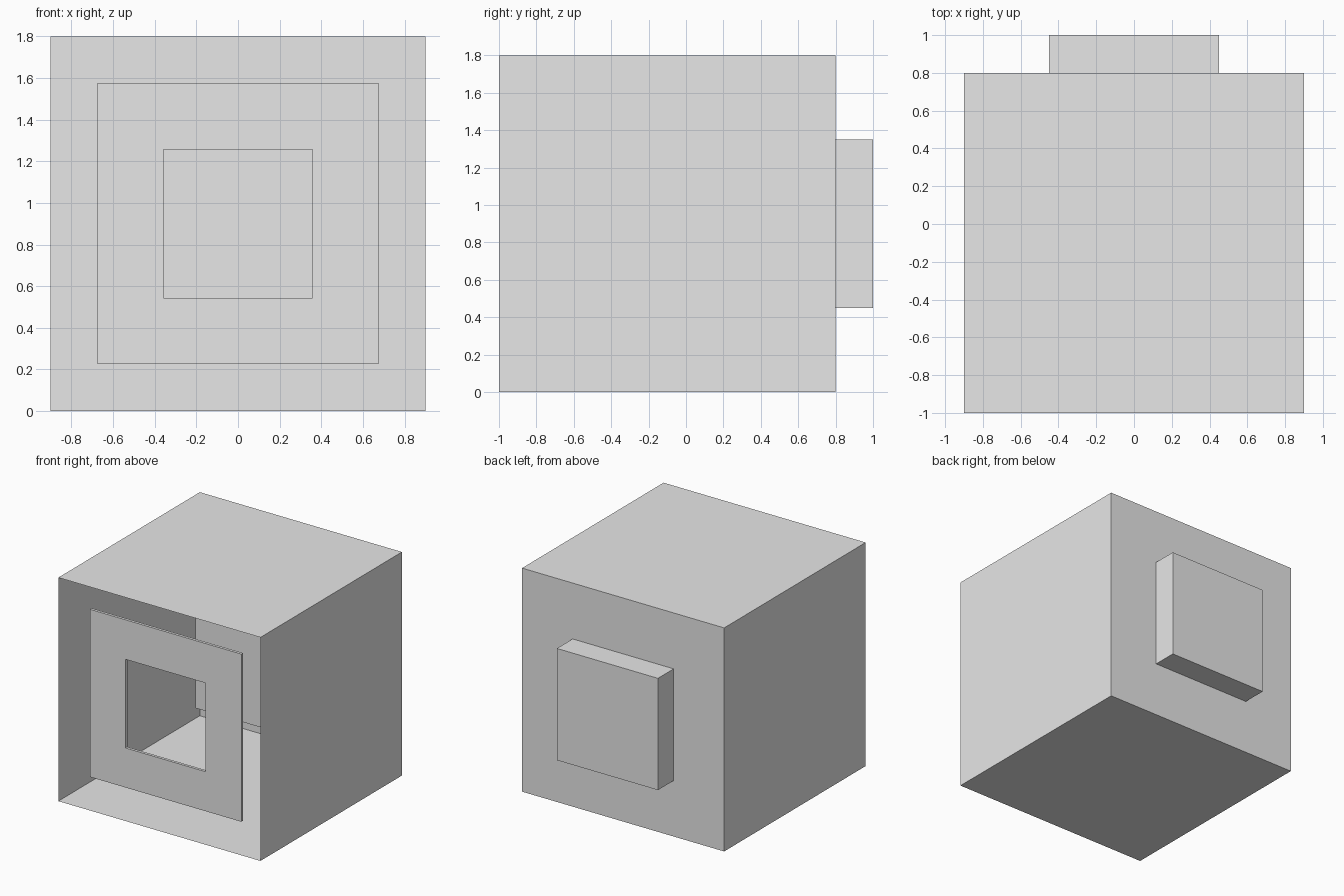
import bpy
import bmesh
from mathutils import Matrix, Vector

cube = bpy.data.objects.get("Cube")
if cube:
    bpy.data.objects.remove(cube, do_unlink=True)

grey = bpy.data.materials.new("light_grey")
grey.use_nodes = True
grey.diffuse_color = (0.8, 0.8, 0.8, 1)
grey.node_tree.nodes["Principled BSDF"].inputs["Base Color"].default_value = (0.8, 0.8, 0.8, 1)


def add_part(name, bm):
    mesh = bpy.data.meshes.new(name)
    bm.to_mesh(mesh)
    bm.free()
    mesh.materials.append(grey)
    obj = bpy.data.objects.new(name, mesh)
    bpy.context.collection.objects.link(obj)
    return obj


def box(size, center):
    bm = bmesh.new()
    bmesh.ops.create_cube(bm, size=1, matrix=Matrix.Translation(center) @ Matrix.Diagonal((*size, 1)))
    bm.normal_update()
    return bm


MID = 0.9  # height of the shared centre line

# Thin-walled shell, open at the front
shell = box((1.8, 1.8, 1.8), (0, -0.1, MID))
front = [f for f in shell.faces if f.normal.y < -0.5]
bmesh.ops.delete(shell, geom=front, context='FACES_ONLY')
add_part("open_box_shell", shell)

# Block passing through the back wall
add_part("rear_block", box((0.9, 0.9, 0.9), (0, 0.55, MID)))

# Square front plate with a square hole: inset the front and back, then bridge
plate = box((1.35, 0.0225, 1.35), (0, -0.91, MID))
caps = [f for f in plate.faces if abs(f.normal.y) > 0.5]
bmesh.ops.inset_individual(plate, faces=caps, thickness=0.45)
hole_edges = [e for f in caps for e in f.edges]
bmesh.ops.delete(plate, geom=caps, context='FACES_ONLY')
bmesh.ops.bridge_loops(plate, edges=hole_edges)
bmesh.ops.recalc_face_normals(plate, faces=plate.faces)
add_part("front_plate", plate)
